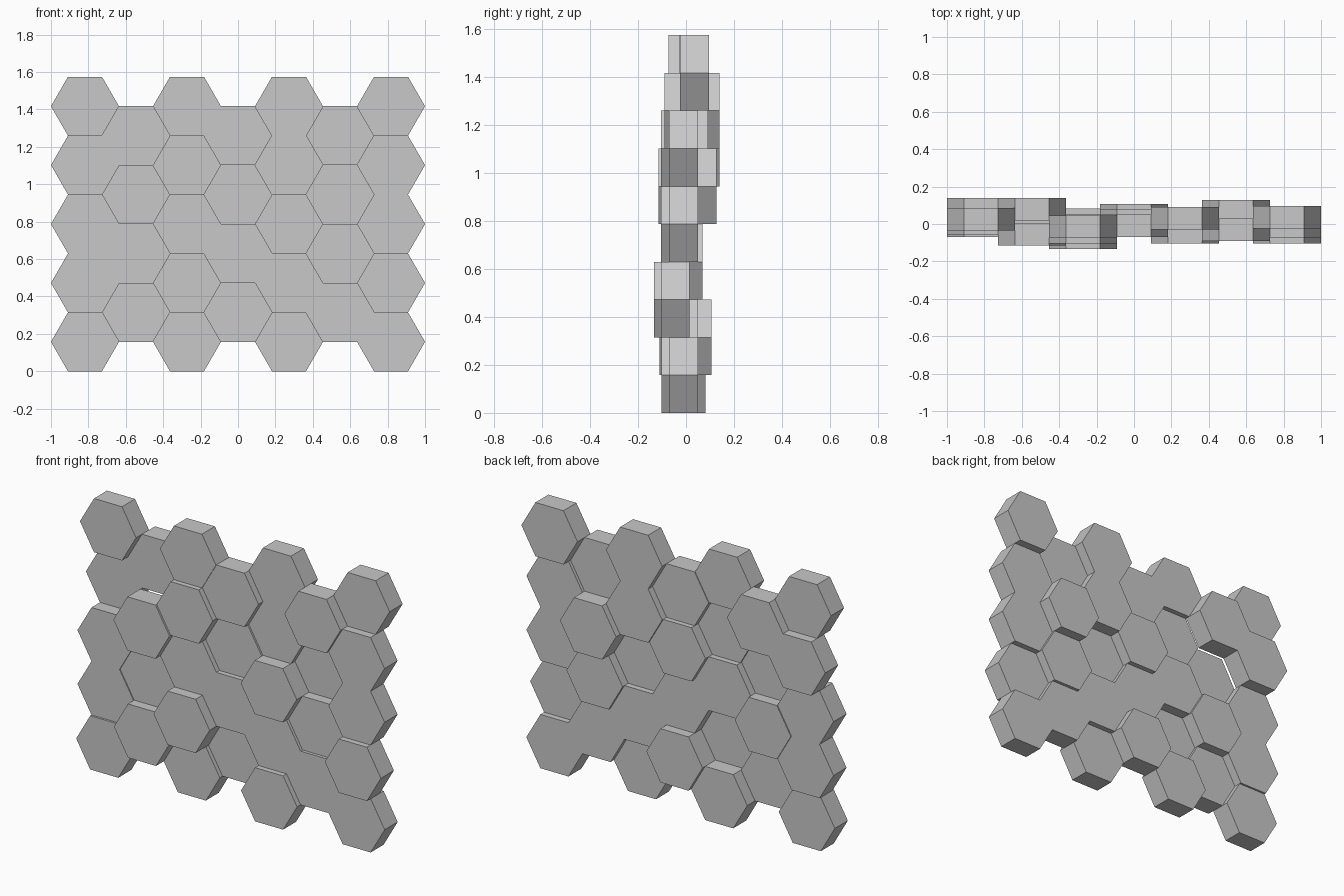
import bpy
import bmesh
import math
from mathutils import Vector

default_cube = bpy.data.objects.get("Cube")
if default_cube:
    bpy.data.objects.remove(default_cube, do_unlink=True)

RADIUS = 2 / 11                      # seven interlocking columns span two units
HEIGHT = math.sqrt(3) * RADIUS
THICKNESS = 0.12

# Depth offset of each tile in thousandths, columns from right to left, bottom row first
COLUMN_OFFSETS = [
    [-10, 2, 2, 80, 25],
    [-50, 8, -55, 80],
    [22, -73, -10, -44, -14],
    [47, -10, 20, -10],
    [-42, -10, -45, 31, 31],
    [-10, 8, 68, -30],
    [-10, -45, -11, -11, 36],
]


def make_material(name, colour):
    material = bpy.data.materials.new(name)
    material.use_nodes = True
    material.diffuse_color = colour
    for node in material.node_tree.nodes:
        if node.type == "BSDF_PRINCIPLED":
            node.inputs["Base Color"].default_value = colour
    return material


def make_tile(name, centre, material):
    """Flat-topped hexagonal prism extruded from front to back."""
    bm = bmesh.new()
    corners = []
    for side in range(6):
        angle = side * math.pi / 3
        corner = Vector((math.cos(angle), 0, math.sin(angle))) * RADIUS
        corners.append(bm.verts.new(corner - Vector((0, THICKNESS / 2, 0))))
    front = bm.faces.new(corners)
    extruded = bmesh.ops.extrude_face_region(bm, geom=[front], use_keep_orig=True)
    back = [v for v in extruded["geom"] if isinstance(v, bmesh.types.BMVert)]
    bmesh.ops.translate(bm, verts=back, vec=(0, THICKNESS, 0))
    bmesh.ops.recalc_face_normals(bm, faces=bm.faces)
    mesh = bpy.data.meshes.new(name)
    bm.to_mesh(mesh)
    bm.free()
    mesh.materials.append(material)
    tile = bpy.data.objects.new(name, mesh)
    tile.location = centre
    bpy.context.collection.objects.link(tile)


grey = make_material("plain_grey", (0.58, 0.58, 0.58, 1))

# Honeycomb wall: every second column is raised by half a tile
for column, offsets in enumerate(COLUMN_OFFSETS):
    x = (column - 3) * RADIUS * 1.5
    base = HEIGHT if column % 2 else HEIGHT / 2
    for row, offset in enumerate(offsets):
        centre = (x, offset / 1000, base + row * HEIGHT)
        make_tile(f"hexagon_tile_column_{column + 1}_row_{row + 1}", centre, grey)
